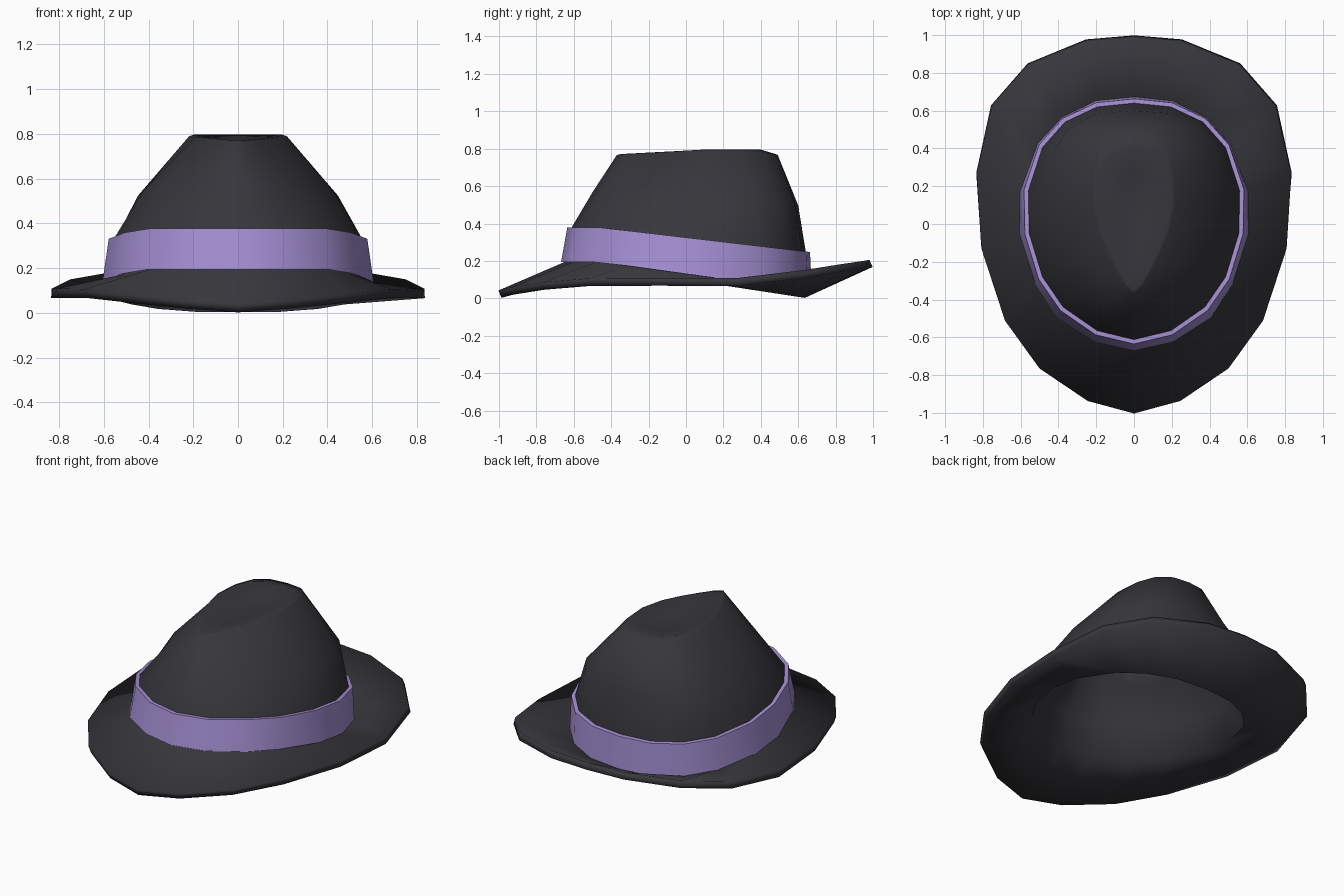
import bpy
import math

if "Cube" in bpy.data.objects:
    bpy.data.objects.remove(bpy.data.objects["Cube"])


def material(name, rgb):
    m = bpy.data.materials.new(name)
    m.diffuse_color = (*rgb, 1)
    m.use_nodes = True
    m.node_tree.nodes["Principled BSDF"].inputs["Base Color"].default_value = m.diffuse_color
    return m


def mirror_ring(half):
    """Half outline from back to front on +x -> full 18-sided ring."""
    return half + [(-x, y, z) for x, y, z in reversed(half[1:-1])]


def loft(name, rings, mat, cap=None, closed=False):
    """Skin a list of equal rings, optionally with a centre cap point."""
    n = len(rings[0])
    verts = [p for r in rings for p in r]
    faces = []
    pairs = len(rings) if closed else len(rings) - 1
    for k in range(pairs):
        a, b = k * n, ((k + 1) % len(rings)) * n
        for i in range(n):
            j = (i + 1) % n
            faces.append((a + i, a + j, b + j, b + i))
    if cap:
        verts.append(cap)
        c = len(verts) - 1
        faces += [(c, (i + 1) % n, i) for i in range(n)]
    me = bpy.data.meshes.new(name)
    me.from_pydata(verts, [], faces)
    me.materials.append(mat)
    ob = bpy.data.objects.new(name, me)
    bpy.context.collection.objects.link(ob)
    return ob


def smooth(ob, angle):
    bpy.ops.object.select_all(action='DESELECT')
    ob.select_set(True)
    bpy.context.view_layer.objects.active = ob
    bpy.ops.object.shade_smooth_by_angle(angle=math.radians(angle))


def root_z(y):      # where the crown meets the brim, sloping down to the back
    return min(0.2, 0.192 - 0.138 * (y + 0.4))


def band_top_z(y):  # upper edge of the band
    return min(0.378, 0.372 - 0.117 * (y + 0.4))


felt = material("charcoal felt", (0.038, 0.038, 0.045))
ribbon = material("lilac ribbon", (0.37, 0.275, 0.65))

# Half outlines, back to front
brim = [(0, .98, .206), (.25, .96, .202), (.555, .838, .184), (.75, .622, .15),
        (.833, .27, .108), (.808, -.13, .109), (.683, -.512, .107),
        (.5, -.765, .086), (.245, -.937, .059), (0, -1.003, .042)]
rim = [(0, .49, .768), (.105, .475, .77), (.178, .405, .777), (.212, .28, .785),
       (.22, .12, .788), (.19, -.03, .785), (.14, -.15, .78),
       (.09, -.25, .774), (.045, -.33, .769), (0, -.37, .766)]
mid_xy = [(0, .6), (.2, .585), (.352, .5), (.432, .37), (.447, .17),
          (.43, -.02), (.355, -.2), (.26, -.34), (.135, -.45), (0, -.5)]
base_xy = [(0, .655), (.197, .635), (.37, .55), (.495, .415), (.585, .17),
           (.588, -.05), (.505, -.31), (.395, -.48), (.2, -.605), (0, -.65)]
top_xy = [(0, .64), (.195, .62), (.365, .54), (.485, .405), (.56, .175),
          (.555, -.05), (.485, -.28), (.375, -.44), (.195, -.565), (0, -.612)]

mid = [(x, y, .535 - .064 * y) for x, y in mid_xy]
base = [(x, y, root_z(y) - .006) for x, y in base_xy]
top = [(x, y, band_top_z(y)) for x, y in top_xy]
# Crest just inside the rim, highest at the back, then the shallow dent
crest = [(x * .92, .05 + (y - .05) * (.78 if y > .05 else .95),
          min(.797, .79 + .05 * y)) for x, y, z in rim]
dent = [(x * .4, .05 + (y - .05) * .5, .762) for x, y, z in rim]

# Crown with teardrop dent, flowing into the curved brim
hat = loft("crown_and_brim",
           [mirror_ring(r) for r in (dent, crest, rim, mid, top, base, brim)],
           felt, cap=(0, .06, .757))
shell = hat.modifiers.new("felt_thickness", 'SOLIDIFY')
shell.thickness = 0.042
shell.offset = -1
smooth(hat, 80)


# Ribbon band: closed four-sided section wrapped round the crown
def grow(xy, d):
    return [(x + d * x / math.hypot(x, y), y + d * y / math.hypot(x, y))
            for x, y in xy]


def band_ring(xy, d, zf, dz=0):
    return mirror_ring([(x, y, zf(y) + dz) for x, y in grow(xy, d)])


band = loft("hat_band",
            [band_ring(top_xy, .023, band_top_z),
             band_ring(base_xy, .018, root_z, -.006),
             band_ring(base_xy, -.012, root_z, .004),
             band_ring(top_xy, -.004, band_top_z)],
            ribbon, closed=True)
smooth(band, 35)
